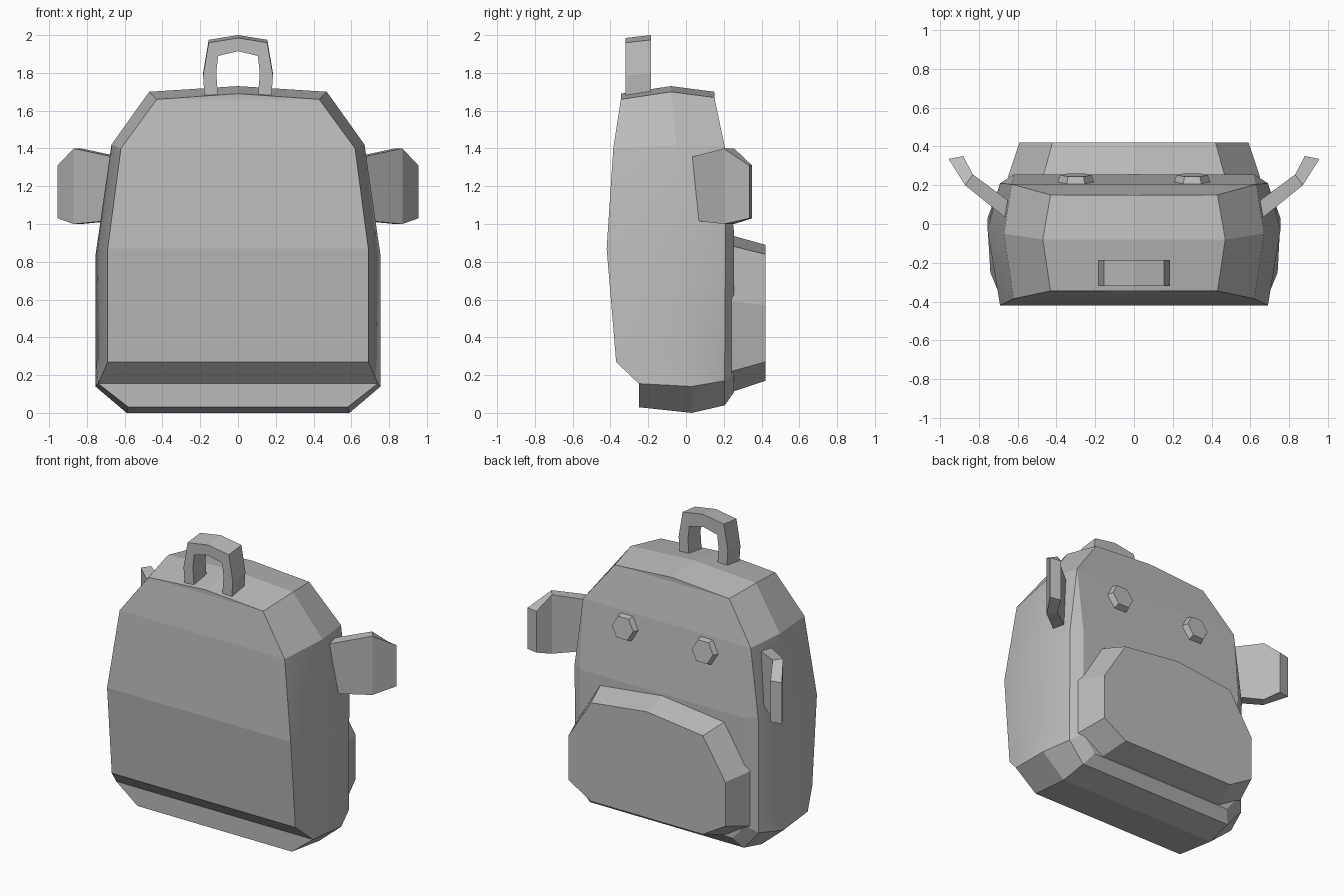
import bpy, bmesh, math
from mathutils import Matrix

cube = bpy.data.objects.get("Cube")
if cube:
    bpy.data.objects.remove(cube)

grey = bpy.data.materials.new("plain_grey")
grey.use_nodes = True
COLOUR = (0.5, 0.5, 0.5, 1)
grey.diffuse_color = COLOUR
grey.node_tree.nodes["Principled BSDF"].inputs["Base Color"].default_value = COLOUR


def finish(name, bm):
    bmesh.ops.remove_doubles(bm, verts=bm.verts, dist=0.0005)
    bmesh.ops.recalc_face_normals(bm, faces=bm.faces)
    mesh = bpy.data.meshes.new(name)
    bm.to_mesh(mesh)
    bm.free()
    mesh.materials.append(grey)
    obj = bpy.data.objects.new(name, mesh)
    bpy.context.collection.objects.link(obj)
    return obj


def full_ring(half):
    """Closed loop from a half outline that starts on the centre line."""
    return half + [(-x, y, z) for x, y, z in reversed(half[1:])]


def loft(bm, rings, smooth_rows=()):
    """Skin neighbouring closed loops; returns the loops of vertices."""
    loops = [[bm.verts.new(p) for p in ring] for ring in rings]
    n = len(loops[0])
    for a, b in zip(loops, loops[1:]):
        for i in range(n):
            j = (i + 1) % n
            face = bm.faces.new((a[i], a[j], b[j], b[i]))
            face.smooth = min(i, n - 1 - i) in smooth_rows
    return loops


def cap_rows(bm, loop):
    """Close a mirrored loop with level strips from side to side."""
    n = len(loop)
    bm.faces.new((loop[0], loop[1], loop[-1]))
    for i in range(1, n // 2):
        bm.faces.new((loop[i], loop[i + 1], loop[n - i - 1], loop[n - i]))


# Body: front panel edge, widest loop, back edge, raised back panel
front = [(0, -.345, 1.69), (.43, -.345, 1.66), (.62, -.385, 1.4), (.69, -.42, .87),
         (.69, -.37, .27), (.74, -.25, .155), (.58, -.25, .03)]
middle = [(0, -.08, 1.73), (.47, -.08, 1.70), (.67, -.05, 1.42), (.755, -.03, .83),
          (.755, 0, .3), (.755, .03, .14), (.59, .03, 0)]
back = [(0, .15, 1.70), (.43, .15, 1.67), (.63, .205, 1.41), (.69, .21, .95),
        (.69, .205, .3), (.69, .205, .17), (.58, .205, .04)]
panel = [(0, .15, 1.70), (.43, .15, 1.67), (.63, .205, 1.41), (.62, .255, .95),
         (.62, .255, .3), (.62, .255, .22), (.53, .255, .11)]
bm = bmesh.new()
loops = loft(bm, [full_ring(r) for r in (front, middle, back, panel)], (2, 3, 4))
for face in bm.faces:
    if all(v.co.y > .14 for v in face.verts):
        face.smooth = False
cap_rows(bm, loops[0])
cap_rows(bm, loops[-1])
finish("bag_body", bm)

# Snout pocket
base = [(0, .24, .94), (.47, .24, .885), (.65, .24, .59), (.65, .24, .22), (.47, .24, .11)]
tip = [(0, .42, .89), (.42, .42, .84), (.59, .42, .57), (.59, .42, .27), (.42, .42, .17)]
bm = bmesh.new()
loops = loft(bm, [full_ring(base), full_ring(tip)])
for loop in loops:
    bm.faces.new(loop)
finish("snout_pocket", bm)

# Handle: arch extruded in depth
arch = [(.175, 1.66), (.185, 1.8), (.155, 1.975), (0, 2.0)]
hole = [(.105, 1.66), (.115, 1.8), (.105, 1.89), (0, 1.915)]


def arch_path(half):
    return half + [(-x, z) for x, z in reversed(half[:-1])]


bm = bmesh.new()
sections = []
for (ox, oz), (ix, iz) in zip(arch_path(arch), arch_path(hole)):
    sections.append([(ox, -.32, oz - .015), (ox, -.185, oz),
                     (ix, -.185, iz), (ix, -.32, iz)])
loops = loft(bm, sections)
bm.faces.new(loops[0])
bm.faces.new(loops[-1])
finish("carry_handle", bm)

# Ears and eyes on both sides
ear_stations = [  # inner x, y, outer x, y, bottom z, top z
    (.62, .10, .66, .03, 1.02, 1.355),
    (.83, .255, .87, .20, 1.0, 1.40),
    (.88, .35, .955, .335, 1.03, 1.31)]
for side, label in ((1, "left"), (-1, "right")):
    bm = bmesh.new()
    loops = loft(bm, [[(side * ix, iy, lo), (side * ox, oy, lo),
                       (side * ox, oy, hi), (side * ix, iy, hi)]
                      for ix, iy, ox, oy, lo, hi in ear_stations])
    bm.faces.new(loops[0])
    bm.faces.new(loops[-1])
    finish(label + "_ear", bm)

    bm = bmesh.new()
    place = (Matrix.Translation((side * .3, .225, 1.31))
             @ Matrix.Rotation(math.radians(-83), 4, 'X'))
    bmesh.ops.create_cone(bm, cap_ends=True, segments=6, radius1=.1, radius2=.08,
                          depth=.055, matrix=place @ Matrix.Rotation(math.radians(30), 4, 'Z'))
    # Turn the hexagon so that its points lie sideways
    if max(abs(v.co.x - side * .3) for v in bm.verts) < .095:
        bmesh.ops.rotate(bm, verts=bm.verts, cent=(side * .3, .225, 1.31),
                         matrix=Matrix.Rotation(math.radians(30), 3, 'Y'))
    finish(label + "_eye", bm)
